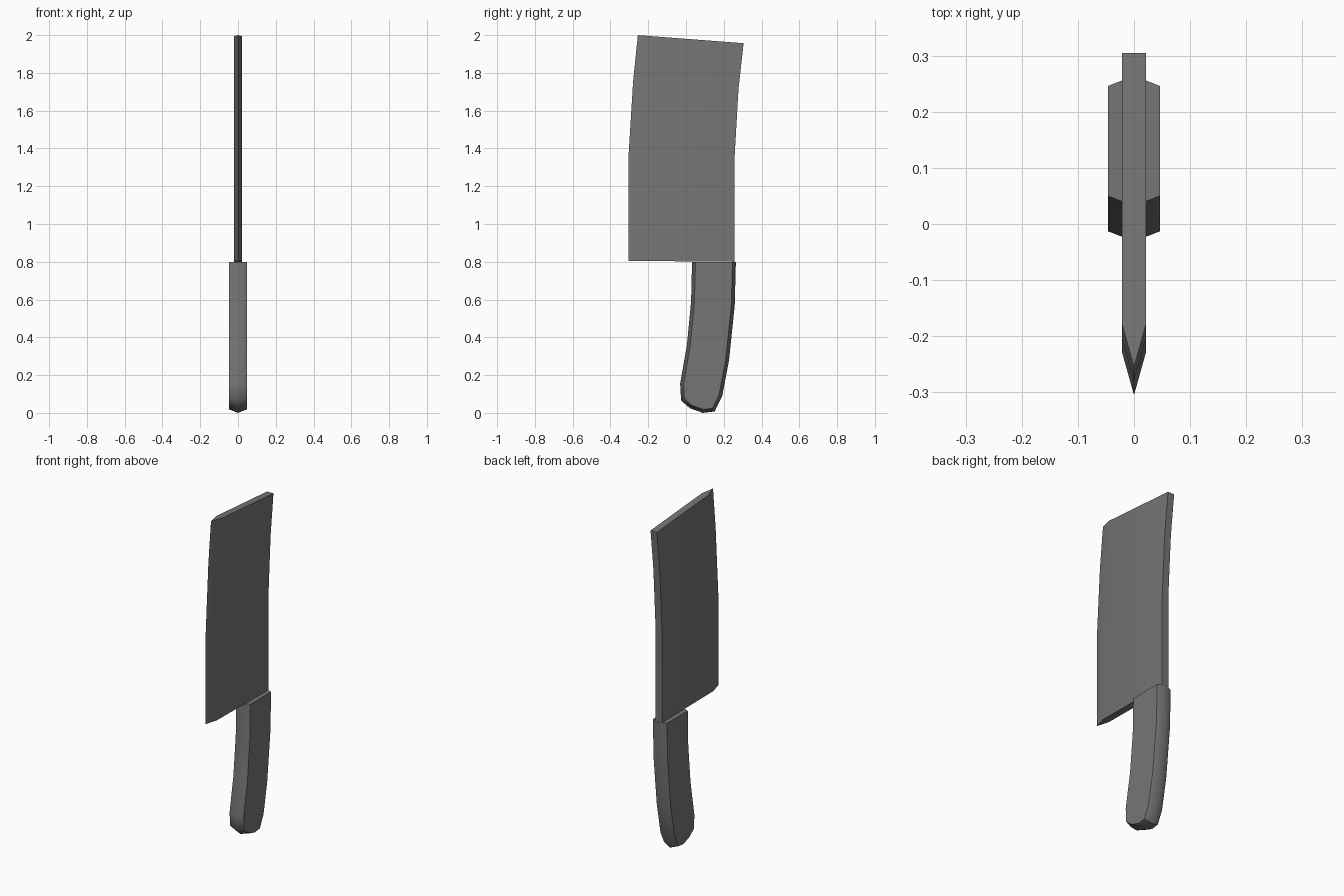
import bpy, bmesh, math
from mathutils import Vector

if "Cube" in bpy.data.objects:
    bpy.data.objects.remove(bpy.data.objects["Cube"])

# Dark grey for the whole knife
dark = bpy.data.materials.new("dark_grey")
dark.diffuse_color = (0.18, 0.18, 0.18, 1)
dark.use_nodes = True
dark.node_tree.nodes["Principled BSDF"].inputs["Base Color"].default_value = dark.diffuse_color


def loft(name, rings, angle):
    """Skin closed rings of equal length and cap both ends."""
    bm = bmesh.new()
    vs = [[bm.verts.new(p) for p in r] for r in rings]
    n = len(rings[0])
    for a, b in zip(vs, vs[1:]):
        for i in range(n):
            j = (i + 1) % n
            bm.faces.new((a[i], a[j], b[j], b[i]))
    bm.faces.new(vs[0])
    bm.faces.new(vs[-1])
    bmesh.ops.recalc_face_normals(bm, faces=bm.faces)
    me = bpy.data.meshes.new(name)
    bm.to_mesh(me)
    bm.free()
    me.materials.append(dark)
    ob = bpy.data.objects.new(name, me)
    bpy.context.collection.objects.link(ob)
    bpy.ops.object.select_all(action='DESELECT')
    ob.select_set(True)
    bpy.context.view_layer.objects.active = ob
    bpy.ops.object.shade_smooth_by_angle(angle=math.radians(angle))
    return ob


# Blade: wedge-edged section lofted upward (edge y, edge z, spine y, spine z)
T, BEVEL = 0.021, 0.075
levels = [(-0.305, 0.805, 0.257, 0.80), (-0.305, 1.35, 0.257, 1.35),
          (-0.28, 1.755, 0.278, 1.715), (-0.255, 2.0, 0.305, 1.957)]
rings = []
for y0, z0, y1, z1 in levels:
    ys = y0 + BEVEL
    zs = z0 + (z1 - z0) * BEVEL / (y1 - y0)
    rings.append([(0, y0, z0), (T, ys, zs), (T, y1, z1), (-T, y1, z1), (-T, ys, zs)])
loft("blade", rings, 30)

# Handle: curved outline at the centre, inset towards both side faces
outline = [Vector(p) for p in [
    (0.032, 0.80), (0.027, 0.59), (0.005, 0.36), (-0.031, 0.155), (-0.026, 0.065),
    (0.022, 0.024), (0.09, 0.0), (0.152, 0.008), (0.192, 0.09), (0.228, 0.28),
    (0.258, 0.57), (0.264, 0.80)]]
INSET, HALF = 0.018, 0.0465
inner = []
for i, p in enumerate(outline):
    if i in (0, len(outline) - 1):
        inner.append(p + Vector((INSET if i == 0 else -INSET, 0)))
        continue
    d1 = (p - outline[i - 1]).normalized()
    d2 = (outline[i + 1] - p).normalized()
    n1, n2 = Vector((-d1.y, d1.x)), Vector((-d2.y, d2.x))
    m = (n1 + n2).normalized()
    inner.append(p + m * (INSET / m.dot(n1)))
loft("handle", [[(x, p.x, p.y) for p in pts] for x, pts in
                ((-HALF, inner), (0, outline), (HALF, inner))], 50)
